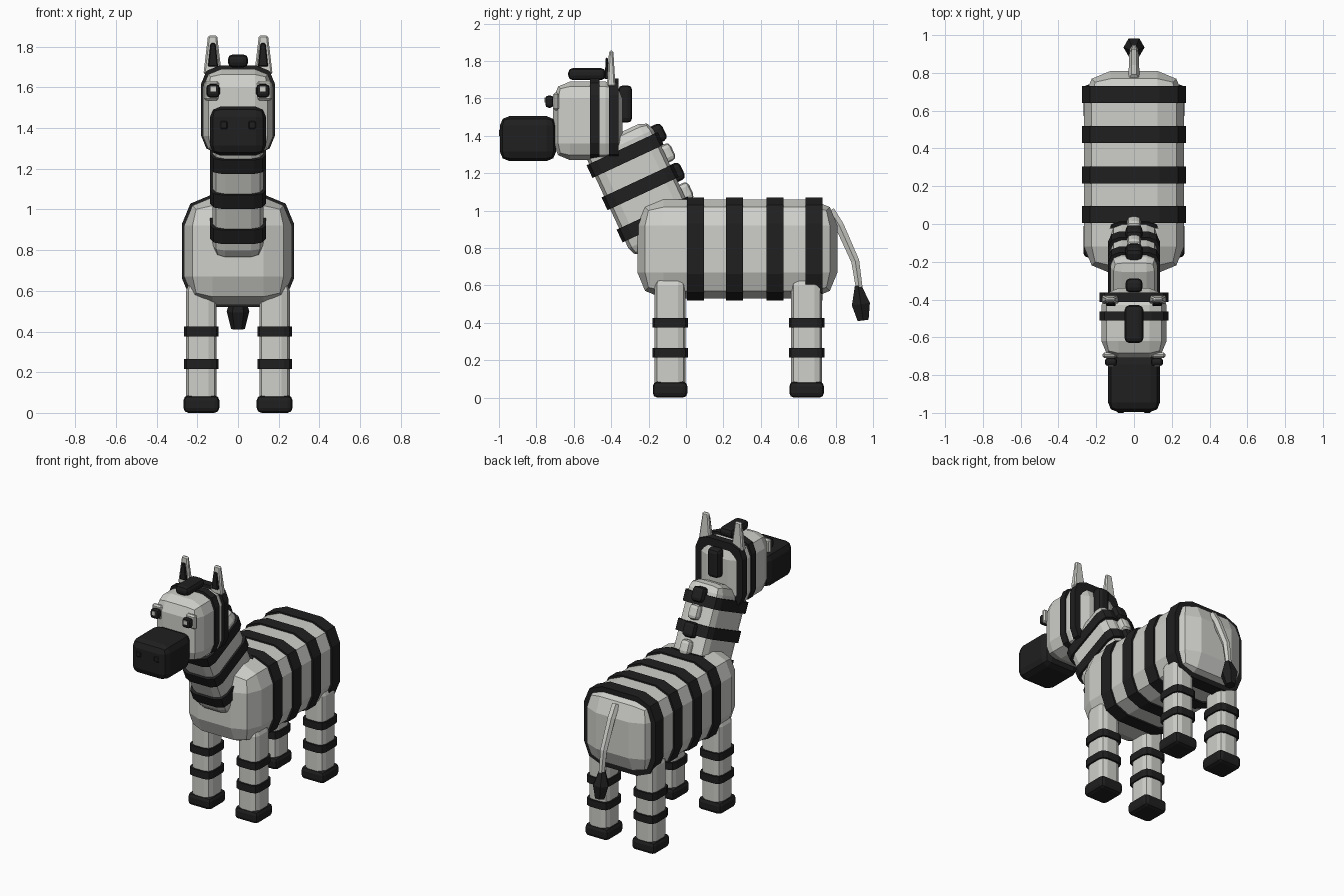
import bpy, bmesh, math
from mathutils import Matrix, Vector

old = bpy.data.objects.get("Cube")
if old:
    bpy.data.objects.remove(old, do_unlink=True)


def material(name, r, g, b):
    m = bpy.data.materials.new(name)
    m.use_nodes = True
    m.diffuse_color = (r, g, b, 1)
    m.node_tree.nodes["Principled BSDF"].inputs["Base Color"].default_value = (r, g, b, 1)
    return m


WHITE = material("coat white", 0.62, 0.62, 0.59)
BLACK = material("stripe black", 0.014, 0.014, 0.014)


def finish(bm, name, mat):
    bmesh.ops.recalc_face_normals(bm, faces=bm.faces)
    mesh = bpy.data.meshes.new(name)
    bm.to_mesh(mesh)
    bm.free()
    mesh.materials.append(mat)
    ob = bpy.data.objects.new(name, mesh)
    bpy.context.collection.objects.link(ob)
    return ob


def box(name, mat, center, size, bevel=0.0, axis=None, segments=2, tilt=0.0, taper=1.0):
    """Bevelled block; axis limits the bevel to edges along it, taper narrows the top."""
    bm = bmesh.new()
    bmesh.ops.create_cube(bm, size=1)
    bmesh.ops.scale(bm, vec=size, verts=bm.verts)
    for v in bm.verts:
        if v.co.z > 0:
            v.co.x *= taper
            v.co.y *= taper
    if bevel:
        edges = [e for e in bm.edges if axis is None
                 or abs((e.verts[0].co - e.verts[1].co).normalized()[axis]) > 0.9]
        bmesh.ops.bevel(bm, geom=edges, offset=bevel, segments=segments,
                        profile=0.5, affect='EDGES', clamp_overlap=True)
    place = Matrix.Translation(center) @ Matrix.Rotation(tilt, 4, 'X')
    bmesh.ops.transform(bm, matrix=place, verts=bm.verts)
    return finish(bm, name, mat)


def tube(name, mat, points, radii, sides=6):
    """Loft of polygon rings along a path in the x = 0 plane."""
    bm = bmesh.new()
    rings = []
    for i, p in enumerate(points):
        a, b = points[max(i - 1, 0)], points[min(i + 1, len(points) - 1)]
        d = (Vector(b) - Vector(a)).normalized()
        side = Vector((1, 0, 0))
        up = d.cross(side)
        ring = []
        for k in range(sides):
            t = math.tau * k / sides
            ring.append(bm.verts.new(Vector(p) + radii[i] * (side * math.cos(t) + up * math.sin(t))))
        rings.append(ring)
    for r, s in zip(rings, rings[1:]):
        for k in range(sides):
            n = (k + 1) % sides
            bm.faces.new((r[k], r[n], s[n], s[k]))
    bm.faces.new(rings[0])
    bm.faces.new(rings[-1])
    return finish(bm, name, mat)


# Body and its wrapping stripes
box("body", WHITE, (0, 0.275, 0.795), (0.53, 1.07, 0.53), 0.14)
for i, y in enumerate((0.05, 0.26, 0.475, 0.685)):
    box(f"body_stripe_{i + 1}", BLACK, (0, y, 0.795), (0.55, 0.09, 0.55), 0.14, axis=1)

# Legs with bands and hooves
for side, sx in (("left", 1), ("right", -1)):
    for end, y in (("front", -0.085), ("back", 0.645)):
        x = 0.18 * sx
        box(f"{end}_{side}_leg", WHITE, (x, y, 0.34), (0.15, 0.165, 0.6), 0.04)
        for i, z in enumerate((0.24, 0.4)):
            box(f"{end}_{side}_leg_band_{i + 1}", BLACK, (x, y, z), (0.17, 0.19, 0.05), 0.04, axis=2)
        box(f"{end}_{side}_hoof", BLACK, (x, y, 0.043), (0.177, 0.185, 0.086), 0.025)

# Neck leaning forward, with stripes
LEAN = math.radians(25)
AXIS = Vector((0, -math.sin(LEAN), math.cos(LEAN)))
BACK = Vector((0, math.cos(LEAN), math.sin(LEAN)))
NECK = Vector((0, -0.245, 1.125))
box("neck", WHITE, NECK - AXIS * 0.01, (0.25, 0.39, 0.64), 0.06, tilt=LEAN)
for i in range(3):
    box(f"neck_stripe_{i + 1}", BLACK, NECK + AXIS * 0.19 * (i - 1),
        (0.275, 0.42, 0.075), 0.06, axis=2, tilt=LEAN)

# Mane tufts in alternating colours
for i in range(4):
    dark = i % 2 == 1
    w = 0.09 if dark else 0.075
    box(f"mane_tuft_{i + 1}", BLACK if dark else WHITE,
        NECK + BACK * (0.2 if dark else 0.205) + AXIS * (-0.125 + 0.115 * i),
        (w, 0.09 if dark else 0.075, 0.1), 0.025, tilt=LEAN)
box("mane_crown", BLACK, (0, -0.325, 1.57), (0.09, 0.075, 0.2), 0.025)
box("forelock", BLACK, (0, -0.53, 1.73), (0.1, 0.2, 0.065), 0.025)

# Head, stripes and muzzle
box("head", WHITE, (0, -0.525, 1.48), (0.345, 0.37, 0.42), 0.09)
for i, y in enumerate((-0.487, -0.387)):
    box(f"head_stripe_{i + 1}", BLACK, (0, y, 1.49), (0.363, 0.05, 0.435), 0.09, axis=1)
box("muzzle", BLACK, (0, -0.845, 1.385), (0.275, 0.3, 0.24), 0.05)

# Mirrored face details
for side, sx in (("left", 1), ("right", -1)):
    box(f"{side}_nostril", BLACK, (0.07 * sx, -0.99, 1.415), (0.04, 0.02, 0.04), 0.006, segments=1)
    box(f"{side}_eye_white", WHITE, (0.13 * sx, -0.695, 1.583), (0.075, 0.03, 0.095), 0.01, segments=1)
    box(f"{side}_pupil", BLACK, (0.122 * sx, -0.73, 1.583), (0.065, 0.045, 0.066), 0.018)
    box(f"{side}_eye_glint", WHITE, (0.122 * sx, -0.7525, 1.592), (0.026, 0.006, 0.026))
    box(f"{side}_ear", WHITE, (0.125 * sx, -0.4, 1.76), (0.09, 0.046, 0.19), 0.008, segments=1, taper=0.5)
    box(f"{side}_inner_ear", BLACK, (0.123 * sx, -0.423, 1.76), (0.05, 0.024, 0.115), 0.005,
        segments=1, taper=0.5)

# Tail and tuft
tube("tail", WHITE, [(0, 0.77, 1.0), (0, 0.82, 0.92), (0, 0.905, 0.73), (0, 0.93, 0.56)],
     [0.028, 0.028, 0.025, 0.02])
tube("tail_tuft", BLACK, [(0, 0.92, 0.6), (0, 0.935, 0.5), (0, 0.947, 0.413)],
     [0.02, 0.056, 0.034])
